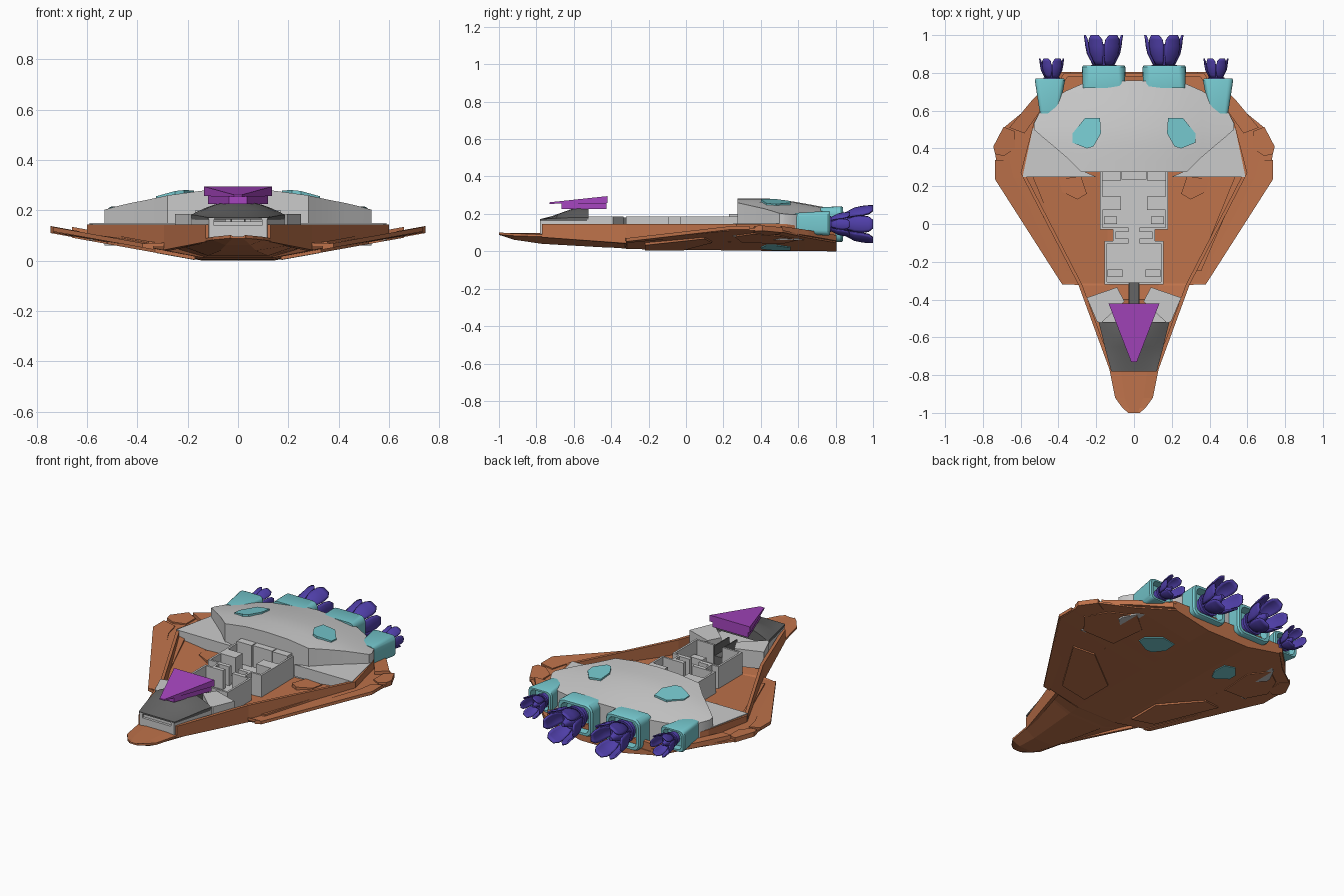
import bpy, bmesh, math

if "Cube" in bpy.data.objects:
    bpy.data.objects.remove(bpy.data.objects["Cube"])

def material(name, rgb):
    m = bpy.data.materials.new(name)
    m.diffuse_color = (*rgb, 1)
    m.use_nodes = True
    m.node_tree.nodes["Principled BSDF"].inputs["Base Color"].default_value = m.diffuse_color
    return m

BROWN = material("rust_hull", (.52, .17, .07))
CYAN = material("teal", (.18, .58, .62))
INDIGO = material("indigo", (.08, .05, .40))
PURPLE = material("purple", (.38, .06, .52))
DARK = material("dark_grey", (.13, .13, .13))

def make(name, parts, mat=None, smooth=False):
    """One object from a list of (verts, faces) parts."""
    bm = bmesh.new()
    for verts, faces in parts:
        vs = [bm.verts.new(v) for v in verts]
        for f in faces:
            bm.faces.new([vs[i] for i in f])
    bmesh.ops.recalc_face_normals(bm, faces=bm.faces)
    me = bpy.data.meshes.new(name)
    bm.to_mesh(me)
    bm.free()
    ob = bpy.data.objects.new(name, me)
    bpy.context.collection.objects.link(ob)
    if mat:
        me.materials.append(mat)
    if smooth:
        bpy.ops.object.select_all(action='DESELECT')
        ob.select_set(True)
        bpy.context.view_layer.objects.active = ob
        bpy.ops.object.shade_smooth_by_angle(angle=math.radians(35))
    return ob

def prism(outline, lo, hi):
    f = lambda z, x, y: z(x, y) if callable(z) else z
    n = len(outline)
    verts = [(x, y, f(lo, x, y)) for x, y in outline] + [(x, y, f(hi, x, y)) for x, y in outline]
    faces = [tuple(range(n)), tuple(range(n, 2 * n))]
    faces += [(i, (i + 1) % n, n + (i + 1) % n, n + i) for i in range(n)]
    return verts, faces

def both(outline, lo, hi):
    return [prism([(s * x, y) for x, y in outline], lo, hi) for s in (1, -1)]

def box(x0, x1, y0, y1, z0, z1):
    return prism([(x0, y0), (x1, y0), (x1, y1), (x0, y1)], z0, z1)

def loft(rings):
    n = len(rings[0])
    verts = [v for r in rings for v in r]
    faces = [(a * n + i, a * n + (i + 1) % n, (a + 1) * n + (i + 1) % n, (a + 1) * n + i)
             for a in range(len(rings) - 1) for i in range(n)]
    return verts, faces + [tuple(range(n)), tuple(range(len(verts) - n, len(verts)))]

def dome(cols, rows, top, bottom):
    """Solid under a curved roof; cols are (x, y_front, y_back)."""
    rings = []
    for x, a, b in cols:
        ys = [a + (b - a) * j / rows for j in range(rows + 1)]
        rings.append([(x, y, top(x, y)) for y in ys] + [(x, ys[-1], bottom), (x, ys[0], bottom)])
    return loft(rings)

clamp = lambda v: max(0, min(1, v))
belly = lambda x, y: .005 + .18 * max(0, abs(x) - .14)
above = lambda d: (lambda x, y: belly(x, y) + d)

# Hull shell: stations of y, half width, chine, keel z, edge z, deck z
stations = [(-1, .03, .02, .088, .09, .097), (-.975, .06, .03, .08, .087, .097),
            (-.92, .10, .05, .062, .083, .097), (-.77, .13, .07, .04, .078, .097),
            (-.42, .25, .12, .02, .068, .095), (-.40, .255, .12, .02, .066, .055),
            (-.325, .285, .13, .015, .06, .05), (-.315, .375, .14, .012, .057, .05),
            (.24, .73, .14, .005, .111, .05), (.34, .73, .14, .004, .111, .05),
            (.40, .74, .14, .003, .112, .05), (.51, .69, .14, .002, .103, .05),
            (.64, .53, .14, .001, .074, .05), (.805, .37, .14, 0, .045, .06)]
rings = []
for y, w, c, k, e, d in stations:
    half = [(c, k), (w, e), (w, e + .012), (c, d)]
    rings.append([(x, y, z) for x, z in half] + [(-x, y, z) for x, z in reversed(half)])
make("hull", [loft(rings)], BROWN)

# Upright rim around the deck
path = [(.13, -.77), (.295, -.32), (.60, .27), (.53, .54), (.37, .80), (0, .80)]
rim = []
for (x0, y0), (x1, y1) in zip(path, path[1:]):
    t = .02
    quad = [(x0, y0), (x1, y1), (max(x1 - t, 0), y1 - (t if y1 > .7 else 0)),
            (x0 - t, y0 - (t if y0 > .7 else 0))]
    rim += both(quad, lambda x, y: (.075 if y < -.5 else belly(x, y) + .01),
                lambda x, y: .145 - .04 * clamp((y - .54) / .26))
make("deck_rim", rim, BROWN)

# Layered wing armour, above and below
make("wing_edge_plates", both([(.335, -.32), (.38, -.32), (.735, .235), (.735, .34), (.66, .34), (.64, .25)],
                              above(.004), above(.022)), BROWN)
make("wing_inner_ridges", both([(.33, -.25), (.355, -.25), (.59, .29), (.55, .29)], above(.01), above(.034)), BROWN)
make("wing_tip_plates", both([(.69, .36), (.735, .37), (.745, .41), (.69, .515), (.63, .49), (.63, .40)],
                             above(-.004), above(.024)), BROWN)
make("stern_edge_plates", both([(.66, .51), (.54, .655), (.39, .805), (.33, .805), (.48, .62), (.58, .48)],
                               above(.006), above(.036)), BROWN)
make("deck_hatches", both([(.25, .16), (.30, .13), (.38, .17), (.40, .24), (.28, .25)], .05, .085), BROWN)
make("belly_front_panels", both([(.17, -.22), (.33, -.22), (.52, .10), (.40, .14), (.17, -.02)],
                                above(-.007), above(.01)), BROWN)
make("belly_rear_panels", both([(.40, .30), (.58, .26), (.66, .36), (.60, .50), (.48, .60), (.38, .52)],
                               above(-.007), above(.01)), BROWN)

# Rear superstructure with domed roof
def roof_z(x, y):
    return .283 - .02 * clamp(abs(x) / .3) ** 2 - .055 * clamp((abs(x) - .25) / .29) \
        - .05 * clamp((y - .42) / .33) ** 1.4
half = [(.53, .50, .53), (.49, .465, .61), (.43, .415, .66), (.36, .355, .705), (.28, .275, .74), (.14, .275, .755)]
cols = [(-x, a, b) for x, a, b in half] + [(0, .275, .76)] + half[::-1]
make("rear_roof", [dome(cols, 8, roof_z, .06)], None, True)
make("roof_side_decks", both([(.20, .25), (.59, .25), (.535, .51), (.27, .28)], .08, .15))

# Sensor pads on the roof and belly
pad = [(.18, .56), (.26, .56), (.325, .48), (.325, .43), (.25, .40), (.215, .41), (.175, .48)]
make("roof_pads", both(pad, lambda x, y: roof_z(x, y) - .01, lambda x, y: roof_z(x, y) + .008), CYAN)
make("belly_pads", both(pad, above(-.008), above(.02)), CYAN)

# Open-topped rooms, with doorways front and back
def room(x, y0, y1, floor=.07, top=.185, t=.012, door=.03):
    parts = [box(-x, x, y0, y1, .045, floor)]
    for s in (1, -1):
        parts.append(box(*sorted((s * x, s * (x - t))), y0, y1, floor, top))
        for a in (y0, y1 - t):
            parts.append(box(*sorted((s * (x - t), s * door)), a, a + t, floor, top))
    return parts
make("front_room", room(.155, -.32, -.09))
make("room_passage", room(.11, -.09, -.03))
make("rear_room", room(.18, -.03, .29))
make("rear_room_cabins", both([(.07, .075), (.17, .075), (.17, .145), (.07, .145)], .06, .185)
     + both([(.07, .23), (.17, .23), (.17, .28), (.07, .28)], .06, .2) + [box(-.065, .065, .235, .29, .06, .2)])
make("room_benches", both([(.06, -.28), (.14, -.28), (.14, -.24), (.06, -.24)], .06, .11)
     + both([(.09, .0), (.16, .0), (.16, .04), (.09, .04)], .06, .12))
make("cockpit_corridor", [box(-.03, .03, -.45, -.31, .05, .12)]
     + both([(.024, -.45), (.03, -.45), (.03, -.31), (.024, -.31)], .1, .18), DARK)

# Cockpit
make("cockpit_base", [prism([(-.115, -.78), (.115, -.78), (.19, -.51), (.15, -.42), (-.15, -.42), (-.19, -.51)],
                            .08, .14)]
     + both([(.095, -.78), (.115, -.78), (.19, -.51), (.165, -.51)], .13, .17)
     + [box(-.1, .1, -.765, -.73, .13, .155)])
def canopy_z(x, y):
    w = .125 + .065 * clamp((y + .78) / .28)
    return .172 + .01 * clamp((y + .78) / .2) + .055 * (1 - min(1, abs(x) / w) ** 2) * clamp((y + .76) / .18)
cx = [i / 6 for i in range(-6, 7)]
rings = []
for y, w in ((-.78, .12), (-.72, .137), (-.65, .155), (-.58, .172), (-.52, .187)):
    rings.append([(u * w, y, canopy_z(u * w, y)) for u in cx] + [(w, y, .163), (-w, y, .163)])
make("cockpit_canopy", [loft(rings)], DARK, True)
make("cockpit_side_blocks", both([(.05, -.41), (.17, -.52), (.195, -.52), (.25, -.39), (.09, -.335)], .08, .185))

# Wedge fin over the cockpit
fin_top = lambda x, y: .262 + .033 * (y + .73) / .31
make("cockpit_fin", [prism([(-.135, -.42), (-.015, -.73), (.015, -.73), (.135, -.42)],
                           lambda x, y: fin_top(x, y) - .008 - .03 * (y + .73) / .31, fin_top),
                     prism([(-.12, -.425), (-.035, -.665), (.035, -.665), (.12, -.425)], .225, .26)], PURPLE)

# Engine housings: rounded tubes, hollow at the back
def round_rect(cx, cz, y, hw, hh, r):
    pts = []
    for k, (sx, sz) in enumerate(((1, 1), (-1, 1), (-1, -1), (1, -1))):
        for j in range(5):
            a = math.radians(90 * k + 22.5 * j)
            pts.append((cx + sx * (hw - r) + r * math.cos(a), y, cz + sz * (hh - r) + r * math.sin(a)))
    return pts

# Nozzles: neck, inner cone and six flared petals
def nozzle(name, cx, y0, s, cz=.145):
    ring = lambda y, r: [(cx + s * r * math.cos(i * math.pi / 9), y0 + s * y, cz + s * r * math.sin(i * math.pi / 9))
                         for i in range(18)]
    profile = [(-.06, .055), (.0, .055), (.0, .068), (.02, .068), (.02, .048), (.06, .05), (.06, .035), (.13, .012)]
    make(name + "_core", [loft([ring(y, r) for y, r in profile])], INDIGO, True)
    bell = [(.015, .05, .8), (.045, .064, .9), (.08, .082, 1), (.12, .09, 1), (.155, .094, .85), (.178, .098, .45)]
    parts = []
    for k in range(6):
        verts = []
        for y, r, wide in bell:
            for u in range(-3, 4):
                a = math.radians(60 * k + u * 9.6 * wide)
                rr = r * (1 + .04 * (k % 2))
                verts.append((cx + s * rr * math.cos(a), y0 + s * y, cz + s * rr * math.sin(a)))
        parts.append((verts, [(j * 7 + i, j * 7 + i + 1, j * 7 + i + 8, j * 7 + i + 7)
                              for j in range(5) for i in range(6)]))
    ob = make(name + "_petals", parts, INDIGO, True)
    mod = ob.modifiers.new("thickness", 'SOLIDIFY')
    mod.thickness = .009 * s
    mod.offset = 0

for side, s in (("right", 1), ("left", -1)):
    c = s * .16
    make("inner_housing_" + side, [loft([round_rect(c, .145, .72, .112, .09, .03),
                                         round_rect(c, .145, .83, .115, .096, .04),
                                         round_rect(c, .145, .84, .108, .09, .036),
                                         round_rect(c, .145, .84, .092, .076, .03),
                                         round_rect(c, .145, .79, .085, .07, .03)])], CYAN, True)
    c = s * .445
    make("outer_housing_" + side, [loft([round_rect(c + s * .003, .15, .585, .05, .055, .02),
                                         round_rect(c, .15, .76, .08, .066, .028),
                                         round_rect(c, .15, .77, .075, .062, .026),
                                         round_rect(c, .15, .77, .06, .052, .022),
                                         round_rect(c, .15, .73, .055, .048, .02)])], CYAN, True)
    nozzle("inner_nozzle_" + side, s * .16, .822, 1)
    nozzle("outer_nozzle_" + side, s * .435, .762, .64)
